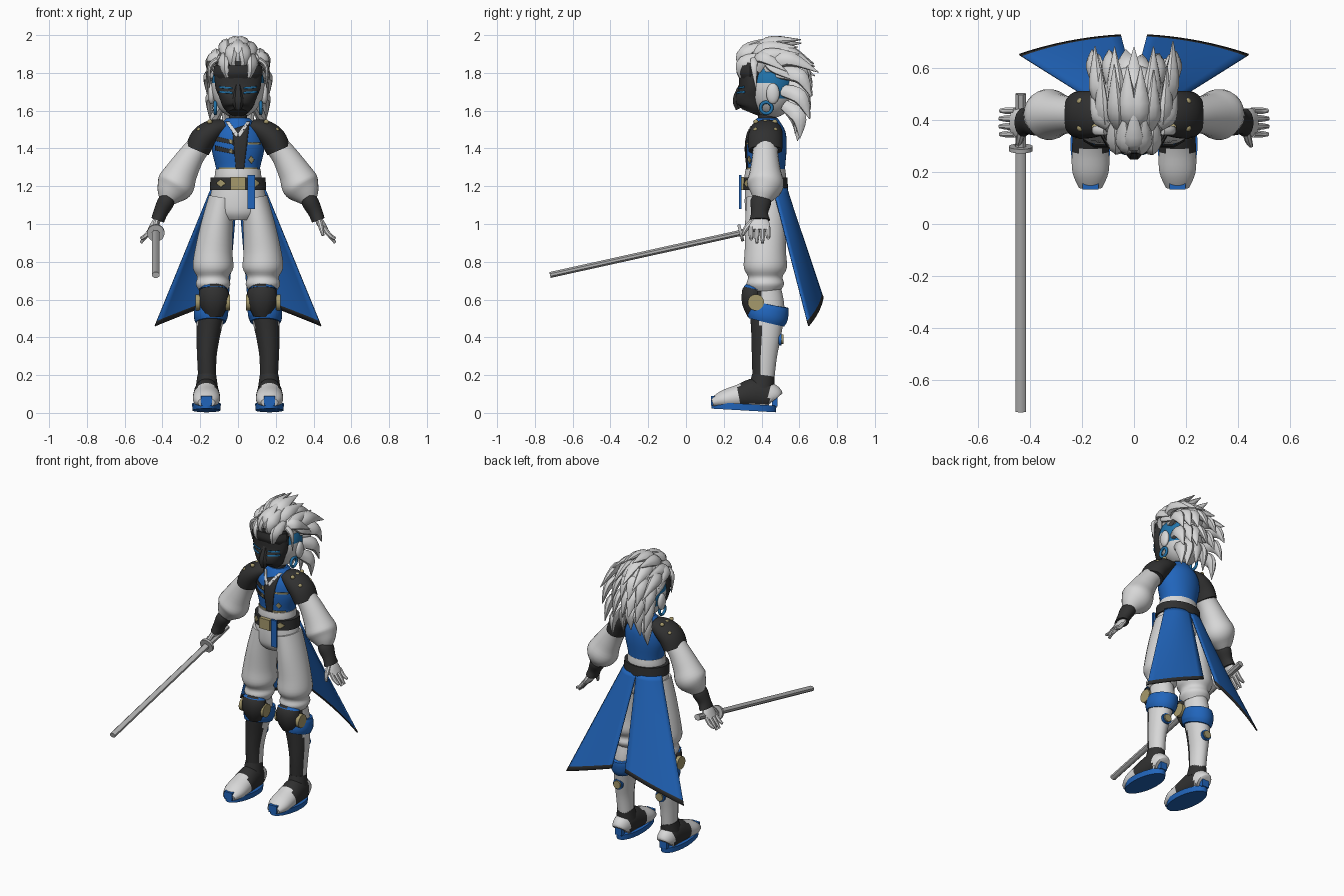
import bpy, bmesh, math, random
from mathutils import Vector
from mathutils.bvhtree import BVHTree

default_cube = bpy.data.objects.get("Cube")
if default_cube:
    bpy.data.objects.remove(default_cube, do_unlink=True)
random.seed(4)


def material(name, *color):
    mat = bpy.data.materials.new(name)
    mat.use_nodes = True
    mat.diffuse_color = (*color, 1)
    shader = next(n for n in mat.node_tree.nodes if n.type == "BSDF_PRINCIPLED")
    shader.inputs["Base Color"].default_value = (*color, 1)
    return mat


white = material("white cloth", .68, .68, .68)
steel = material("steel grey", .45, .45, .45)
black = material("charcoal", .03, .03, .03)
blue = material("royal blue", .015, .13, .5)
teal = material("teal blue", .015, .17, .4)
gold = material("dull gold", .38, .32, .15)

Y_AXIS, Z_AXIS = Vector((0, 1, 0)), Vector((0, 0, 1))


def finish(bm, name, mat, mirror=False, second=None, rule=None, solid=0, smooth=True):
    """Turn a bmesh into an object, painting faces that satisfy the rule."""
    bmesh.ops.recalc_face_normals(bm, faces=bm.faces[:])
    mesh = bpy.data.meshes.new(name)
    bm.to_mesh(mesh)
    bm.free()
    mesh.materials.append(mat)
    if second:
        mesh.materials.append(second)
    for face in mesh.polygons:
        face.use_smooth = smooth
        if rule and rule(face.center):
            face.material_index = 1
    if smooth:
        mesh.set_sharp_from_angle(angle=math.radians(40))
    obj = bpy.data.objects.new(name, mesh)
    bpy.context.scene.collection.objects.link(obj)
    if solid:
        thick = obj.modifiers.new("thickness", "SOLIDIFY")
        thick.thickness = solid
        thick.offset = 0
    if mirror:
        obj.modifiers.new("mirror", "MIRROR")
    return obj


def spline(rings, steps):
    """Smoothly interpolate ring tuples."""
    out = []
    for i in range(len(rings) - 1):
        a, b, c, d = (rings[max(0, min(len(rings) - 1, i + k))] for k in (-1, 0, 1, 2))
        for s in range(steps):
            t = s / steps
            out.append([q + t / 2 * (r - p + t * (2*p - 5*q + 4*r - w + t * (3*q - p - 3*r + w)))
                        for p, q, r, w in zip(a, b, c, d)])
    return out + [rings[-1]]


def loft(name, rings, mat, ref=Y_AXIS, steps=4, sides=24, **options):
    """Skin ellipses (x, y, z, radius along ref, other radius) along a path."""
    rings = spline(rings, steps)
    centers = [Vector(r[:3]) for r in rings]
    bm = bmesh.new()
    loops = []
    for i, ring in enumerate(rings):
        tangent = (centers[min(i + 1, len(rings) - 1)] - centers[max(i - 1, 0)]).normalized()
        u = (ref - tangent * ref.dot(tangent)).normalized()
        v = tangent.cross(u)
        angles = [math.tau * (k + .5) / sides for k in range(sides)]
        loops.append([bm.verts.new(centers[i] + u * math.cos(a) * ring[3] + v * math.sin(a) * ring[4])
                      for a in angles])
    for low, high in zip(loops, loops[1:]):
        for k in range(sides):
            n = (k + 1) % sides
            bm.faces.new((low[k], low[n], high[n], high[k]))
    bm.faces.new(loops[0])
    bm.faces.new(loops[-1])
    return finish(bm, name, mat, **options)


def column(name, x, profile, mat, **options):
    """Upright loft from (z, y, half width, half depth) rows."""
    return loft(name, [(x, y, z, depth, width) for z, y, width, depth in profile], mat, **options)


def ball(name, center, radii, mat, **options):
    bm = bmesh.new()
    bmesh.ops.create_uvsphere(bm, u_segments=48, v_segments=32, radius=1)
    bmesh.ops.scale(bm, vec=radii, verts=bm.verts)
    bmesh.ops.translate(bm, vec=center, verts=bm.verts)
    return finish(bm, name, mat, **options)


def box(name, center, size, mat, **options):
    bm = bmesh.new()
    bmesh.ops.create_cube(bm, size=1)
    bmesh.ops.scale(bm, vec=size, verts=bm.verts)
    bmesh.ops.translate(bm, vec=center, verts=bm.verts)
    return finish(bm, name, mat, smooth=False, **options)


def disc(name, center, offset, radius, mat, ref=Z_AXIS, **options):
    a, b = Vector(center) - Vector(offset), Vector(center) + Vector(offset)
    return loft(name, [(*a, radius, radius), (*b, radius, radius)], mat, ref=ref, steps=1, **options)


def sheet(corners, rows, cols, place):
    """Four-corner grid whose points are passed through place."""
    a, b, c, d = map(Vector, corners)
    bm = bmesh.new()
    grid = [[bm.verts.new(place(a.lerp(b, i / cols).lerp(d.lerp(c, i / cols), j / rows), i / cols, j / rows))
             for i in range(cols + 1)] for j in range(rows + 1)]
    for j in range(rows):
        for i in range(cols):
            bm.faces.new((grid[j][i], grid[j][i + 1], grid[j + 1][i + 1], grid[j + 1][i]))
    return bm


def decal(name, target, corners, mat, **options):
    """Thin plate laid on the front of a target, corners given as (x, z)."""
    bm = bmesh.new()
    bm.from_mesh(target.data)
    tree = BVHTree.FromBMesh(bm)
    bm.free()

    def press(p, i, j):
        hit = tree.ray_cast(Vector((p.x, -1, p.z)), Y_AXIS)[0]
        return (hit or Vector((p.x, .4, p.z))) - Y_AXIS * .004
    return finish(sheet([(x, 0, z) for x, z in corners], 10, 6, press), name, mat, solid=.006, **options)


# Head, mask, ears and earrings
ball("head", (0, .45, 1.73), (.14, .135, .17), white, second=teal,
     rule=lambda c: .37 < c.y < .55 and 1.66 < c.z < 1.86 and (c.z > 1.75 or c.y > .46))
mask = column("face_mask", 0, [(1.59, .34, .05, .05), (1.62, .35, .08, .08), (1.67, .35, .1, .09),
              (1.72, .35, .12, .07), (1.78, .35, .125, .07), (1.85, .36, .12, .08)], black)
column("mask_brow", 0, [(1.77, .34, .12, .06), (1.8, .34, .13, .075), (1.84, .34, .125, .07)], black, sides=10)
loft("mask_nose", [(0, .3, 1.74, .02, .015), (0, .265, 1.66, .02, .03), (0, .28, 1.61, .02, .02)], black, sides=6)
for z in (1.69, 1.715):
    decal("mask_stripes", mask, [(.03, z), (.1, z + .005), (.1, z + .015), (.03, z + .008)], teal, mirror=True)
ball("ears", (.14, .46, 1.69), (.02, .035, .055), white, mirror=True)
bm = bmesh.new()
around = [math.tau * k / 20 for k in range(20)]
rings = [[bm.verts.new((.12 + .009 * math.sin(b), .425 + (.03 + .009 * math.cos(b)) * math.cos(a),
          1.615 + (.03 + .009 * math.cos(b)) * math.sin(a))) for b in around[::2]] for a in around]
for i, ring in enumerate(rings):
    for k in range(len(ring)):
        bm.faces.new((ring[k - 1], ring[k], rings[i - 1][k], rings[i - 1][k - 1]))
finish(bm, "earrings", teal, mirror=True)

# Swept-back hair: rows of locks (count, half width, root, middle, tip as y and z)
ball("hair_cap", (0, .47, 1.86), (.125, .14, .09), white)
hair_rows = [
    (5, .07, (.31, 1.85), (.32, 1.93), (.46, 1.99)),
    (6, .11, (.36, 1.87), (.43, 1.96), (.6, 1.97)),
    (5, .13, (.42, 1.89), (.53, 1.94), (.69, 1.86)),
    (6, .14, (.48, 1.87), (.6, 1.85), (.66, 1.74)),
    (6, .13, (.5, 1.78), (.6, 1.74), (.65, 1.62)),
    (5, .11, (.52, 1.7), (.59, 1.63), (.59, 1.51)),
]
for count, half, *path in hair_rows:
    for n in range(count):
        k = 2 * n / (count - 1) - 1
        slip = random.uniform(-.015, .015)
        rings = [(half * k * spread, y + slip * grow, z - .07 * k * k + slip * grow, thick, wide)
                 for (y, z), spread, grow, thick, wide in zip(path, (.8, 1.1, 1.15), (0, .5, 1),
                                                              (.02, .028, .002), (.03, .042, .002))]
        outward = Vector((k * .6, path[1][0] - .42, path[1][1] - 1.72 + .05))
        loft("hair_lock", rings, white, ref=outward, steps=5, sides=8)
for drop in (0, .05):
    loft("side_locks", [(.1, .38 + drop, 1.88, .02, .03), (.145, .42 + drop, 1.88 - drop, .018, .035),
         (.165, .53 + drop, 1.81 - drop, .002, .002)], white, ref=Vector((1, 0, .5)), sides=8, mirror=True)
loft("temple_locks", [(.11, .36, 1.87, .015, .02), (.15, .36, 1.83, .012, .018), (.15, .37, 1.72, .002, .002)],
     white, ref=Vector((1, 0, 0)), sides=8, mirror=True)

# Torso with vest details
column("neck", 0, [(1.48, .43, .06, .055), (1.54, .43, .05, .05), (1.61, .43, .05, .05)], black)
vest = column("vest", 0, [(1.24, .42, .115, .1), (1.3, .425, .118, .1), (1.4, .425, .14, .108),
              (1.48, .43, .13, .1), (1.53, .43, .09, .075), (1.56, .43, .06, .055)], blue, sides=40)
decal("vest_front_panel", vest, [(-.03, 1.5), (.06, 1.53), (.03, 1.28), (-.01, 1.28)], black)
decal("collar_left", vest, [(.045, 1.54), (.065, 1.54), (.01, 1.46), (-.005, 1.47)], white)
decal("collar_right", vest, [(-.045, 1.54), (-.065, 1.54), (-.01, 1.46), (.005, 1.47)], white)
for z in (1.4, 1.45):
    decal("chest_strap", vest, [(-.12, z + .015), (-.02, z - .01), (-.02, z - .03), (-.12, z - .01)], black)
    decal("strap_buckle", vest, [(-.045, z), (-.03, z - .005), (-.03, z - .025), (-.045, z - .02)], gold)
decal("pocket_trim", vest, [(.05, 1.43), (.12, 1.43), (.12, 1.42), (.05, 1.42)], gold)
decal("vest_emblem", vest, [(.07, 1.36), (.085, 1.34), (.07, 1.32), (.055, 1.34)], gold)
decal("vest_hem", vest, [(-.1, 1.3), (.1, 1.3), (.1, 1.29), (-.1, 1.29)], gold)
column("waist_sash", 0, [(1.23, .42, .125, .11), (1.26, .42, .124, .11), (1.29, .42, .12, .106)], white)

# Belt
belt = column("belt", 0, [(1.18, .42, .15, .12), (1.245, .42, .146, .118)], black, steps=2, sides=40)
box("belt_buckle", (0, .295, 1.215), (.08, .025, .07), gold)
decal("belt_diamonds", belt, [(.09, 1.235), (.115, 1.215), (.09, 1.195), (.065, 1.215)], gold, mirror=True)
box("belt_ribbon", (.07, .288, 1.17), (.042, .014, .18), blue)

# Shoulders, sleeves, bracers
loft("shoulder_caps", [(.07, .43, 1.52, .06, .035), (.13, .425, 1.495, .085, .06), (.185, .42, 1.45, .092, .07),
     (.215, .42, 1.39, .09, .065)], black, mirror=True)
for y in (.37, .42, .47):
    for x, z in ((.15, 1.553), (.205, 1.51)):
        ball("shoulder_studs", (x, y, z - .012), (.014, .014, .012), gold, mirror=True)
loft("sleeves", [(.18, .42, 1.44, .065, .06), (.24, .42, 1.37, .068, .068), (.295, .42, 1.28, .082, .085),
     (.33, .42, 1.21, .098, .1), (.36, .41, 1.16, .07, .075), (.38, .4, 1.12, .04, .04)], white, mirror=True)
loft("bracers", [(.37, .4, 1.135, .05, .04), (.385, .395, 1.11, .055, .045), (.41, .39, 1.06, .045, .038),
     (.425, .39, 1.02, .055, .036)], black, mirror=True)

# Hands
loft("palms", [(.42, .39, 1.035, .035, .018), (.44, .39, 1, .055, .022), (.465, .39, .965, .052, .016)],
     white, mirror=True, sides=12)
for n, tip in enumerate((.92, .9, .9, .925)):
    y = .345 + .03 * n
    loft("fingers", [(.455, y, .98, .014, .014), (.485, y, .94, .014, .013), (.515, y, tip, .008, .008)],
         white, mirror=True, sides=8)
loft("thumbs", [(.43, .36, 1.02, .018, .016), (.44, .32, .98, .015, .014), (.45, .3, .94, .008, .008)],
     white, mirror=True, sides=8)

# Sword held in the right hand
loft("sword_blade", [(-.435, .29, .953, .017, .021), (-.435, -.72, .73, .017, .021)], steel, ref=Z_AXIS, sides=8)
loft("sword_handle", [(-.435, .5, 1, .02, .022), (-.435, .28, .951, .02, .022)], steel, ref=Z_AXIS, sides=8)
disc("sword_guard", (-.435, .29, .953), (0, .008, .002), .046, steel)

# Trousers
column("trouser_hips", 0, [(1.21, .42, .135, .105), (1.13, .42, .15, .11), (1.06, .42, .145, .105),
       (1.02, .42, .1, .08)], white)
loft("trouser_legs", [(.085, .42, 1.14, .1, .07), (.11, .42, 1, .108, .085), (.128, .42, .86, .11, .1),
     (.132, .42, .77, .115, .108), (.132, .42, .72, .092, .085), (.132, .42, .68, .1, .092),
     (.132, .42, .64, .075, .07)], white, mirror=True)

# Greaves, knee guards and calf bands
loft("greaves", [(.135, .42, .67, .08, .068), (.14, .43, .55, .092, .075), (.157, .425, .42, .08, .064),
     (.165, .415, .3, .067, .052), (.163, .41, .18, .058, .048)], white, sides=32, mirror=True,
     second=black, rule=lambda c: c.y < .395)
column("knee_guards", .128, [(.67, .36, .05, .04), (.65, .355, .075, .06), (.58, .355, .078, .062),
       (.51, .36, .045, .035)], black, steps=2, sides=10, mirror=True)
column("knee_trim", .13, [(.675, .365, .055, .042), (.655, .36, .078, .06)], blue, sides=10, mirror=True)
loft("calf_bands", [(.14, .445, .575, .1, .083), (.14, .44, .55, .106, .09), (.145, .432, .51, .108, .09),
     (.145, .425, .48, .098, .08)], blue, mirror=True)
for x in (.055, .212):
    disc("knee_discs", (x, .37, .585), (.012, 0, 0), .043, gold, mirror=True)
disc("calf_disc_rims", (.158, .498, .39), (0, .008, 0), .034, blue, mirror=True)
disc("calf_discs", (.158, .505, .39), (0, .01, 0), .026, gold, mirror=True)

# Shoes
loft("shoes", [(.167, .47, .07, .05, .045), (.167, .45, .085, .07, .058), (.167, .37, .1, .085, .066),
     (.167, .28, .085, .065, .072), (.167, .2, .07, .05, .07), (.167, .14, .055, .025, .045)], white, ref=Z_AXIS,
     mirror=True, second=black, rule=lambda c: .28 < c.y < .44 and c.z > .05)
column("ankle_wraps", .165, [(.13, .4, .06, .068), (.165, .405, .055, .064), (.2, .41, .05, .06)], black, mirror=True)
loft("soles", [(.167, .305, .013, .172, .074), (.167, .307, .048, .174, .077)], blue, mirror=True)
box("toe_caps", (.167, .155, .065), (.06, .045, .05), blue, mirror=True)
box("heel_tabs", (.167, .47, .065), (.05, .03, .06), blue, mirror=True)

# Split coat tails with dark hems
tails = sheet([(0, .53, 1.19), (.14, .46, 1.19), (.44, .65, .46), (.05, .725, .61)], 24, 10,
              lambda p, i, j: p + Vector((.05, .1, 0)) * i * (1 - i) * (1 - j / 2))
tails.faces.ensure_lookup_table()
finish(tails, "coat_tails", blue, mirror=True, solid=.008, second=black,
       rule=lambda c: c.z < .65 - .38 * c.x)
